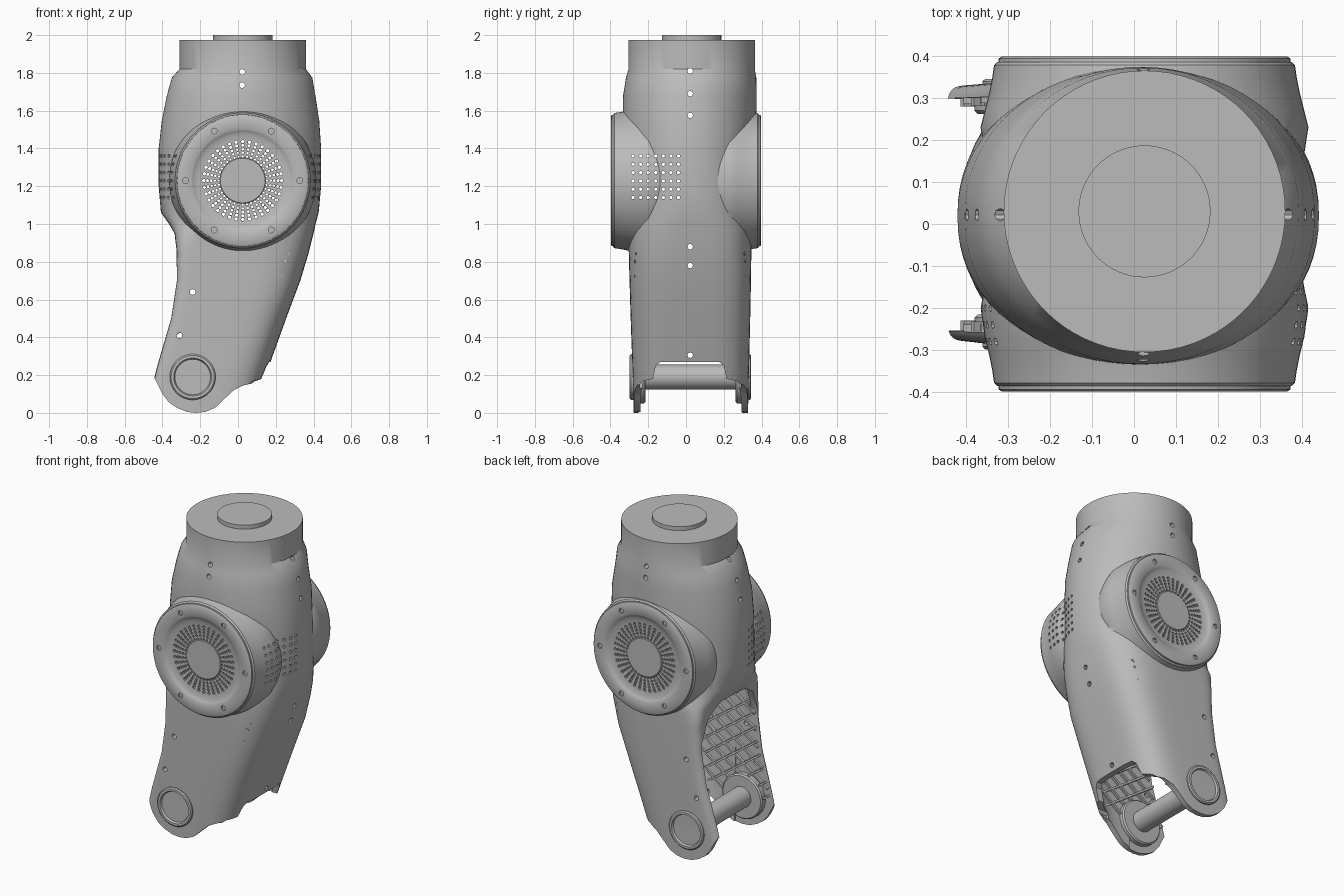
import bpy, bmesh, math
from math import cos, sin, pi
from mathutils import Vector, Matrix

if "Cube" in bpy.data.objects:
    bpy.data.objects.remove(bpy.data.objects["Cube"], do_unlink=True)

grey = bpy.data.materials.new("satin grey")
grey.use_nodes = True
grey.diffuse_color = (0.5, 0.5, 0.5, 1)
grey.node_tree.nodes["Principled BSDF"].inputs["Base Color"].default_value = (0.5, 0.5, 0.5, 1)

CX, CY, DRUM_Z = 0.025, 0.03, 1.23
PIN_X, PIN_Z = -0.24, 0.19


def finish(name, bm):
    bmesh.ops.recalc_face_normals(bm, faces=bm.faces)
    mesh = bpy.data.meshes.new(name)
    bm.to_mesh(mesh)
    bm.free()
    ob = bpy.data.objects.new(name, mesh)
    bpy.context.collection.objects.link(ob)
    mesh.materials.append(grey)
    return ob


def loft(name, rings):
    """Skin a list of closed rings and cap both ends."""
    bm = bmesh.new()
    rows = [[bm.verts.new(p) for p in ring] for ring in rings]
    n = len(rows[0])
    for a, b in zip(rows, rows[1:]):
        for i in range(n):
            j = (i + 1) % n
            bm.faces.new((a[i], a[j], b[j], b[i]))
    bm.faces.new(rows[0])
    bm.faces.new(rows[-1])
    return finish(name, bm)


def lathe_y(name, x, z, profile, n=72):
    """Turn (radius, y) pairs around an axis along y."""
    return loft(name, [[(x + r * cos(2 * pi * i / n), y, z + r * sin(2 * pi * i / n))
                        for i in range(n)] for r, y in profile])


def prism(name, pts, axis, lo, hi):
    """Extrude an outline along x (points are y, z) or y (points are x, z)."""
    place = (lambda p, d: (d, p[0], p[1])) if axis == "x" else (lambda p, d: (p[0], d, p[1]))
    return loft(name, [[place(p, d) for p in pts] for d in (lo, hi)])


def rods(name, specs, sides=8):
    """Many separate cylinders as one object: (start, end, radius)."""
    bm = bmesh.new()
    for a, b, r in specs:
        a, b = Vector(a), Vector(b)
        turn = (b - a).to_track_quat("Z", "Y").to_matrix().to_4x4()
        bmesh.ops.create_cone(bm, cap_ends=True, segments=sides, radius1=r, radius2=r,
                              depth=(b - a).length,
                              matrix=Matrix.Translation((a + b) / 2) @ turn)
    return finish(name, bm)


def boolean(ob, other, op="DIFFERENCE"):
    mod = ob.modifiers.new("cut", "BOOLEAN")
    mod.operation, mod.solver, mod.object = op, "EXACT", other
    bpy.context.view_layer.objects.active = ob
    bpy.ops.object.modifier_apply(modifier=mod.name)
    bpy.data.objects.remove(other, do_unlink=True)


def smooth(ob, degrees=32):
    bpy.ops.object.select_all(action="DESELECT")
    ob.select_set(True)
    bpy.context.view_layer.objects.active = ob
    bpy.ops.object.shade_smooth_by_angle(angle=math.radians(degrees))


# Housing sections: z, x min, x max, y min, y max, squareness of -x and +x halves
SECTIONS = [
    (1.975, -.31, .36, -.305, .365, 2, 2), (1.82, -.31, .36, -.305, .365, 2, 2),
    (1.775, -.35, .393, -.318, .372, 2, 2), (1.68, -.377, .41, -.333, .374, 2, 2),
    (1.55, -.403, .43, -.335, .372, 2.1, 2.1), (1.4, -.42, .44, -.33, .366, 2.1, 2.1),
    (1.2, -.42, .44, -.32, .36, 2.2, 2.2), (1.06, -.408, .427, -.312, .354, 2.6, 2.5),
    (1.0, -.365, .411, -.308, .35, 4, 2.8), (.95, -.336, .4, -.306, .348, 8, 3),
    (.85, -.325, .375, -.303, .346, 12, 3.2), (.7, -.33, .33, -.299, .344, 12, 3.5),
    (.5, -.36, .255, -.293, .34, 12, 3.5), (.25, -.434, .165, -.284, .334, 12, 3.5),
    (-.02, -.5, .07, -.276, .328, 12, 3.5)]


def section(z, x0, x1, y0, y1, nl, nr, inset=0.0, count=72):
    xc, yc = (x0 + x1) / 2, (y0 + y1) / 2
    rx, ry = (x1 - x0) / 2 - inset, (y1 - y0) / 2 - inset
    ring = []
    for i in range(count):
        c, s = cos(2 * pi * i / count), sin(2 * pi * i / count)
        e = 2 / (nr if c >= 0 else nl)
        ring.append((xc + math.copysign(rx * abs(c) ** e, c),
                     yc + math.copysign(ry * abs(s) ** e, s), z))
    return ring


housing = loft("housing", [section(*s) for s in SECTIONS])

# Motor drums flare out of the housing, front and back
for side in (-1, 1):
    base = 0.2 if side < 0 else 0.23
    profile = [(.35, .386), (.358, .378), (.362, .35), (.37, .31), (.38, .27), (.39, base), (.37, .1)]
    boolean(housing, lathe_y("drum", CX, DRUM_Z, [(r, side * y) for r, y in profile]), "UNION")

# Hollow interior, drum bore, open rear of the leg, lower outline and front notch
cavity_rows = [(min(s[0], 1.93) if s[0] > 0 else -.08,) + s[1:] for s in SECTIONS]
boolean(housing, loft("cavity", [section(*s, inset=.036) for s in cavity_rows]))
boolean(housing, lathe_y("bore", CX, DRUM_Z, [(.3, -.5), (.3, .5)]))
arch = [(-.25, -.1), (-.262, .74), (-.2, .89), (-.1, .95), (.14, .95), (.24, .89), (.305, .74), (.295, -.1)]
boolean(housing, prism("opening", arch, "x", -.7, -.17))
outline = [(-.7, .215), (-.46, .215), (-.435, .17), (-.4, .1), (-.365, .055), (-.32, .025), (-.27, .005),
           (-.22, .0), (-.17, .006), (-.12, .028), (-.06, .085), (-.02, .122), (.03, .146), (.12, .165),
           (.7, .19), (.7, -.3), (-.7, -.3)]
boolean(housing, prism("foot_outline", outline, "y", -.6, .6))
notch = [(-.245, -.1), (-.245, .15), (-.23, .168), (-.175, .18), (-.16, .25), (-.135, .27),
         (.175, .27), (.2, .25), (.215, .18), (.27, .168), (.29, .15), (.29, -.1)]
boolean(housing, prism("notch", notch, "x", 0, .5))

# Side vent grids and screw holes pass straight through the walls
holes = [((-.6, -.28 + .04 * i, 1.14 + .044 * j), (.6, -.28 + .04 * i, 1.14 + .044 * j), .009)
         for i in range(7) for j in range(6)]
holes += [((-.6, .022, z), (.6, .022, z), .015) for z in (1.81, 1.69, 1.575, .88, .78, .305)]
boolean(housing, rods("side_holes", holes))
holes = [((x, -.6, z), (x, .6, z), .015)
         for x, z in ((.022, 1.805), (.022, 1.735), (-.24, .64), (-.31, .41))]
boolean(housing, rods("front_holes", holes, 12))
smooth(housing)

# Top coupling
coupling = rods("top_coupling", [((CX, CY, 1.96), (CX, CY, 2.0), .157)], 64)
smooth(coupling)

# Vented drum covers with six screws and a dished centre
for side, label in ((-1, "front"), (1, "back")):
    face = [(.118, .382), (.122, .379), (.222, .379), (.236, .383), (.25, .385), (.262, .392),
            (.272, .398), (.34, .398), (.347, .394), (.349, .365), (.29, .365), (.285, .362), (.12, .362)]
    cover = lathe_y(label + "_cover", CX, DRUM_Z, [(r, side * y) for r, y in face])
    cuts = []
    for k in range(36):
        c, s = cos(2 * pi * k / 36), sin(2 * pi * k / 36)
        for m in range(5):
            r = .128 + .0195 * m
            cuts.append(((CX + r * c, side * .34, DRUM_Z + r * s),
                         (CX + r * c, side * .42, DRUM_Z + r * s), .0062 + .0007 * m))
    for k in range(6):
        x, z = CX + .302 * cos(k * pi / 3), DRUM_Z + .302 * sin(k * pi / 3)
        cuts.append(((x, side * .386, z), (x, side * .42, z), .016))
    boolean(cover, rods("vent_holes", cuts))
    smooth(cover)

# Hinge: a raised outer ring and an inner pad on each cheek, with a pin between
for label, outer, inner in (("front", -.298, -.215), ("back", .345, .262)):
    d = 1 if outer < 0 else -1
    ring = lathe_y(label + "_hinge_boss", PIN_X, PIN_Z,
                   [(.094, outer + d * .012), (.1, outer), (.114, outer), (.121, outer + d * .006),
                    (.121, outer + d * .04), (.14, outer + d * .045), (.14, inner - d * .008), (.132, inner)])
    smooth(ring)
pin = rods("hinge_pin", [((PIN_X, -.23, PIN_Z), (PIN_X, .28, PIN_Z), .065)], 40)
smooth(pin)


# Diagonal stiffening ribs inside the cheeks
def limits(z):
    for a, b in zip(SECTIONS, SECTIONS[1:]):
        if b[0] <= z <= a[0]:
            t = (z - b[0]) / (a[0] - b[0])
            return [b[i] + t * (a[i] - b[i]) for i in range(1, 5)]


def inside(x, z):
    if not .2 < z < .9:
        return False
    x0, x1, _, _ = limits(z)
    return x0 + .025 < x < x1 - .1 and math.hypot(x - PIN_X, z - PIN_Z) > .125


for index, label in ((2, "front"), (3, "back")):
    bm = bmesh.new()
    d = 1 if index == 2 else -1
    for lean in (-1, 1):
        direction = Vector((lean * sin(.95), 0, cos(.95)))
        for k in range(-8, 20):
            start = Vector((-.1 - lean * .7, 0, .095 * k - .3))
            kept = [p for p in (start + direction * (.01 * i) for i in range(160)) if inside(p.x, p.z)]
            if len(kept) < 4:
                continue
            a, b = kept[0], kept[-1]
            mid = (a + b) / 2
            mid.y = limits(mid.z)[index] + d * .042
            bmesh.ops.create_cube(bm, size=1, matrix=Matrix.Translation(mid)
                                  @ Matrix.Rotation(lean * .95, 4, "Y")
                                  @ Matrix.Diagonal((.013, .024, (b - a).length, 1)))
    finish(label + "_ribs", bm)
